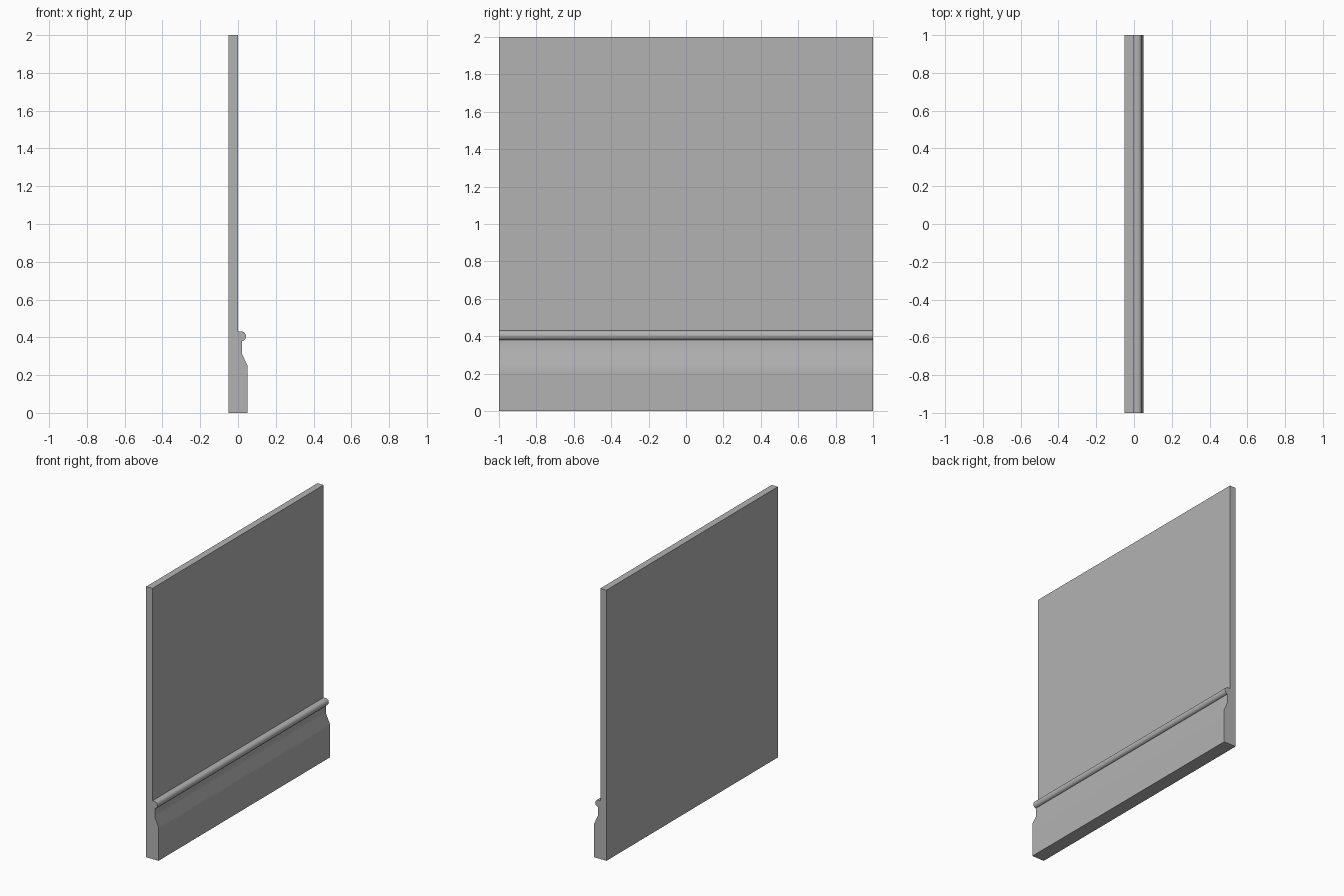
import bpy, bmesh
from math import sin, cos, radians

if "Cube" in bpy.data.objects:
    bpy.data.objects.remove(bpy.data.objects["Cube"])

# Mid grey paint shared by both parts
paint = bpy.data.materials.new("grey_paint")
paint.diffuse_color = (0.45, 0.45, 0.45, 1)
paint.use_nodes = True
paint.node_tree.nodes["Principled BSDF"].inputs["Base Color"].default_value = paint.diffuse_color


def extrude_profile(name, points, smooth=False):
    """Sweep a closed x/z outline along y from -1 to 1."""
    bm = bmesh.new()
    face = bm.faces.new([bm.verts.new((x, -1, z)) for x, z in points])
    ext = bmesh.ops.extrude_face_region(bm, geom=[face])
    verts = [g for g in ext["geom"] if isinstance(g, bmesh.types.BMVert)]
    bmesh.ops.translate(bm, verts=verts, vec=(0, 2, 0))
    bmesh.ops.recalc_face_normals(bm, faces=bm.faces)
    mesh = bpy.data.meshes.new(name)
    bm.to_mesh(mesh)
    bm.free()
    mesh.materials.append(paint)
    obj = bpy.data.objects.new(name, mesh)
    bpy.context.collection.objects.link(obj)
    if smooth:
        bpy.ops.object.select_all(action='DESELECT')
        obj.select_set(True)
        bpy.context.view_layer.objects.active = obj
        bpy.ops.object.shade_smooth_by_angle(angle=radians(40))
    return obj


# Wall panel
extrude_profile("wall_panel", [(-0.05, 0), (0, 0), (0, 2), (-0.05, 2)])

# Skirting board: flat foot, sloped shoulder, rounded bead on top
bead = [(0.02 + 0.022 * cos(radians(a)), 0.405 + 0.025 * sin(radians(a)))
        for a in range(-75, 91, 15)]
profile = [(0, 0), (0.05, 0), (0.05, 0.2), (0.05, 0.25), (0.02, 0.315),
           (0.02, 0.38)] + bead + [(0, 0.43)]
extrude_profile("skirting_board", profile, smooth=True)
